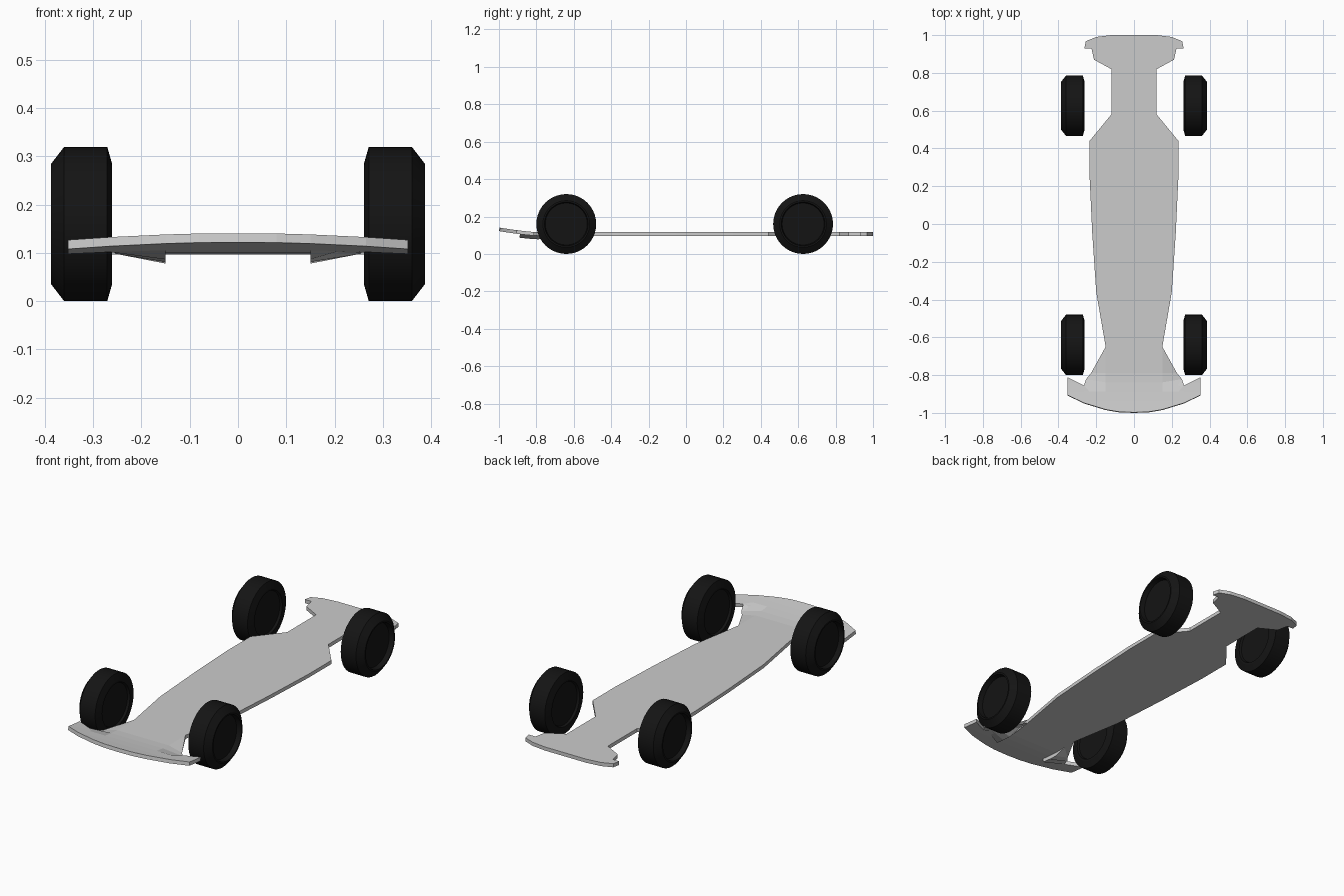
import bpy, bmesh, math
from mathutils import Matrix

if "Cube" in bpy.data.objects:
    bpy.data.objects.remove(bpy.data.objects["Cube"])

def add_object(name, bm):
    mesh = bpy.data.meshes.new(name)
    bm.to_mesh(mesh)
    bm.free()
    obj = bpy.data.objects.new(name, mesh)
    bpy.context.collection.objects.link(obj)
    return obj

# Floor plate: right half of the outline, front to back, mirrored
half = [(0.08, -0.997), (0.15, -0.985), (0.265, -0.95), (0.352, -0.908),
        (0.352, -0.813), (0.265, -0.857), (0.15, -0.888), (0.15, -0.65),
        (0.2, -0.36), (0.221, -0.05), (0.235, 0.25), (0.235, 0.44),
        (0.12, 0.58), (0.12, 0.82), (0.212, 0.87), (0.225, 0.93),
        (0.263, 0.93), (0.255, 0.968), (0.2, 0.99), (0.12, 1.0)]
outline = [(0, -1)] + half + [(-x, y) for x, y in reversed(half)]
bm = bmesh.new()
bm.faces.new([bm.verts.new((x, y, 0.097)) for x, y in outline])
bmesh.ops.triangulate(bm, faces=bm.faces[:])

# Upward curve of the nose
for y in (-0.79, -0.84, -0.89, -0.94):
    bmesh.ops.bisect_plane(bm, geom=bm.verts[:] + bm.edges[:] + bm.faces[:],
                           plane_co=(0, y, 0), plane_no=(0, 1, 0))
for v in bm.verts:
    t = max(0, (-0.79 - v.co.y) / 0.21)
    v.co.z += 0.025 * t ** 1.4
plate = add_object("floor_plate", bm)
solid = plate.modifiers.new("thickness", 'SOLIDIFY')
solid.thickness = 0.019
solid.offset = 1

# Wheels: tyre profile (x, radius) turned round the axle
rubber = bpy.data.materials.new("rubber")
rubber.diffuse_color = (0.007, 0.007, 0.007, 1)
rubber.use_nodes = True
rubber.node_tree.nodes["Principled BSDF"].inputs["Base Color"].default_value = rubber.diffuse_color
profile = [(0.272, 0), (0.272, 0.11), (0.261, 0.115), (0.261, 0.125),
           (0.271, 0.16), (0.36, 0.16), (0.387, 0.125), (0.387, 0.117),
           (0.362, 0.112), (0.362, 0)]

def wheel_pair(name, y):
    bm = bmesh.new()
    verts = [bm.verts.new((x, 0, r)) for x, r in profile]
    edges = [bm.edges.new(p) for p in zip(verts, verts[1:])]
    bmesh.ops.spin(bm, geom=verts + edges, axis=(1, 0, 0), cent=(0, 0, 0),
                   angle=math.tau, steps=40)
    bmesh.ops.remove_doubles(bm, verts=bm.verts[:], dist=1e-4)
    bmesh.ops.recalc_face_normals(bm, faces=bm.faces[:])
    bm.transform(Matrix.Translation((0, y, 0.16)))
    obj = add_object(name, bm)
    obj.data.materials.append(rubber)
    bpy.ops.object.select_all(action='DESELECT')
    obj.select_set(True)
    bpy.context.view_layer.objects.active = obj
    bpy.ops.object.shade_smooth_by_angle(angle=math.radians(15))
    mirror = obj.modifiers.new("other_side", 'MIRROR')
    mirror.use_mirror_merge = False

wheel_pair("front_wheels", -0.64)
wheel_pair("rear_wheels", 0.626)
